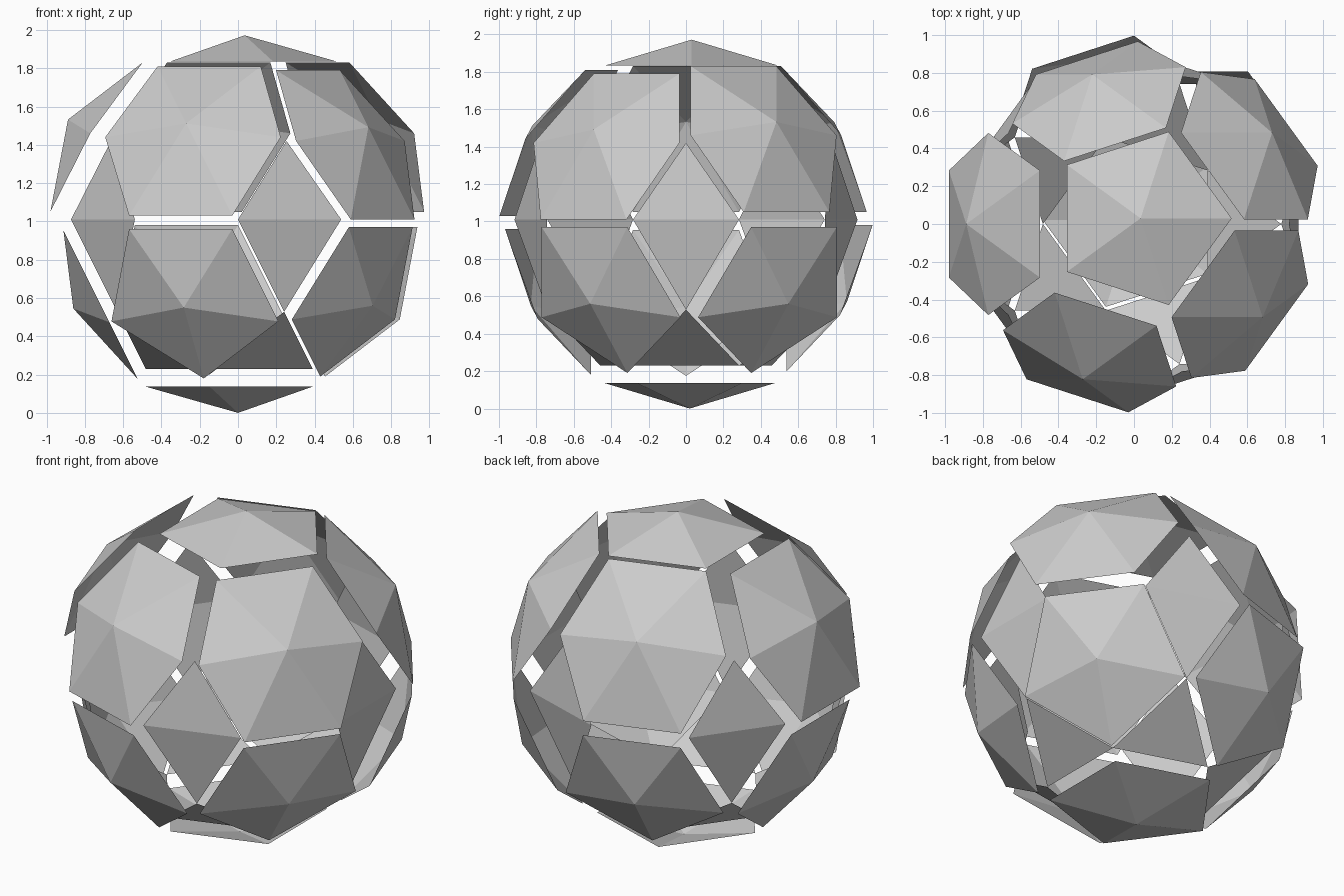
import bpy
import bmesh
from math import cos, sin, radians
from mathutils import Vector

if "Cube" in bpy.data.objects:
    bpy.data.objects.remove(bpy.data.objects["Cube"], do_unlink=True)

RADIUS = 0.917
CENTRE = Vector((0, 0, 1.01))

grey = bpy.data.materials.new("plain grey")
grey.use_nodes = True
grey.diffuse_color = (0.6, 0.6, 0.6, 1)
grey.node_tree.nodes["Principled BSDF"].inputs["Base Color"].default_value = (0.6, 0.6, 0.6, 1)


def direction(angle, height):
    """Unit vector at a compass angle and height."""
    r = (1 - height * height) ** 0.5
    return Vector((r * cos(radians(angle)), r * sin(radians(angle)), height))


def fan(bm, aim):
    """Faces around the sphere vertex nearest to a direction."""
    hub = max(bm.verts, key=lambda v: v.co.dot(aim))
    return set(hub.link_faces)


def shell_part(name, choose, offset):
    """Keep only the chosen faces of a geodesic sphere and shift them."""
    bm = bmesh.new()
    bmesh.ops.create_icosphere(bm, subdivisions=2, radius=RADIUS)
    keep = choose(bm)
    drop = [f for f in bm.faces if f not in keep]
    bmesh.ops.delete(bm, geom=drop, context='FACES')
    mesh = bpy.data.meshes.new(name)
    bm.to_mesh(mesh)
    bm.free()
    mesh.materials.append(grey)
    obj = bpy.data.objects.new(name, mesh)
    obj.location = CENTRE + Vector(offset)
    bpy.context.collection.objects.link(obj)


UPPER, LOWER = 0.5257, -0.4472   # heights of the panel hubs

# Panel name, hub direction, and how far it has drifted from the sphere
panels = [
    ("top_panel", direction(0, 1), (0.035, 0.03, 0.045)),
    ("bottom_panel", direction(0, -1), (0, 0.02, -0.093)),
    # six-sided panels of the upper half
    ("upper_front_panel", direction(252, UPPER), (-0.03, -0.08, 0.02)),
    ("upper_front_left_panel", direction(-36, UPPER), (0.05, -0.035, 0)),
    ("upper_back_left_panel", direction(36, UPPER), (0.1, 0.025, 0.04)),
    ("upper_back_panel", direction(108, UPPER), (0.02, 0.05, 0.04)),
    ("upper_right_panel", direction(180, UPPER), (-0.108, 0, 0.04)),
    # five-sided panels of the lower half
    ("lower_front_panel", direction(252, LOWER), (-0.03, -0.05, -0.05)),
    ("lower_front_left_panel", direction(-36, LOWER), (0.04, -0.03, -0.04)),
    ("lower_back_left_panel", direction(36, LOWER), (0.065, 0.065, -0.04)),
    ("lower_back_panel", direction(108, LOWER), (0, 0.08, -0.03)),
    ("lower_right_panel", direction(180, LOWER), (-0.04, 0, -0.055)),
]
for name, aim, offset in panels:
    shell_part(name, lambda bm, a=aim: fan(bm, a), offset)


# Triangles left between the panels
def leftover(bm):
    used = set().union(*(fan(bm, aim) for _, aim, _ in panels))
    return set(bm.faces) - used


shell_part("filler_triangles", leftover, (0, 0, 0))
